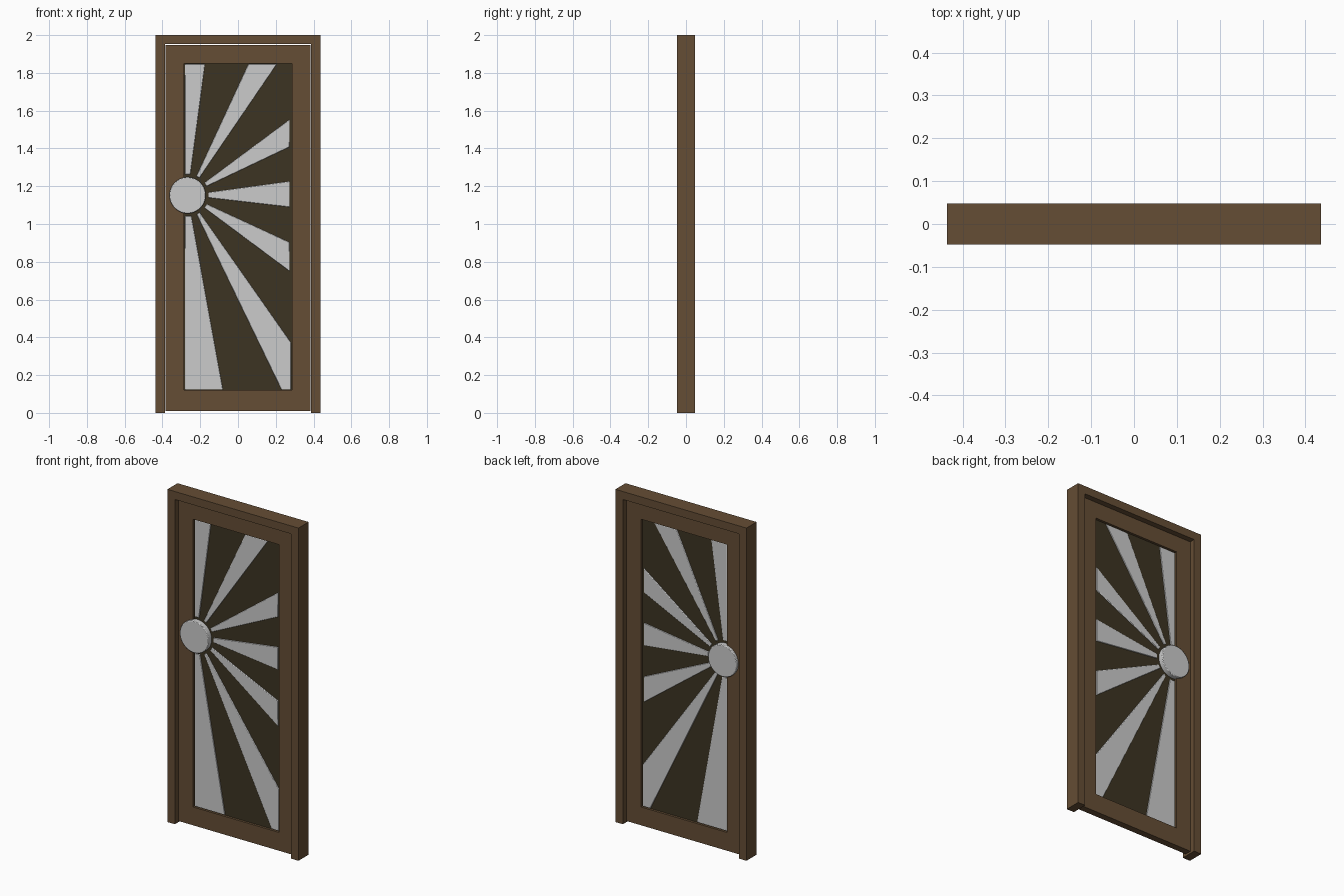
import bpy
import bmesh
from math import cos, sin, tau, radians
from mathutils import Vector

cube = bpy.data.objects.get("Cube")
if cube:
    bpy.data.objects.remove(cube, do_unlink=True)


def material(name, rgb):
    mat = bpy.data.materials.new(name)
    mat.use_nodes = True
    color = (*rgb, 1)
    mat.diffuse_color = color
    mat.node_tree.nodes["Principled BSDF"].inputs["Base Color"].default_value = color
    return mat


wood = material("brown wood", (0.13, 0.075, 0.035))
dark = material("dark panel", (0.045, 0.034, 0.016))
silver = material("pale metal", (0.6, 0.6, 0.6))


def prism(name, outline, half, mat, bevel=0):
    """Extrude an (x, z) outline evenly to both sides of y = 0."""
    bm = bmesh.new()
    face = bm.faces.new([bm.verts.new((x, -half, z)) for x, z in outline])
    moved = bmesh.ops.extrude_face_region(bm, geom=[face])["geom"]
    bmesh.ops.translate(bm, vec=(0, 2 * half, 0),
                        verts=[v for v in moved if isinstance(v, bmesh.types.BMVert)])
    bmesh.ops.recalc_face_normals(bm, faces=bm.faces)
    mesh = bpy.data.meshes.new(name)
    bm.to_mesh(mesh)
    bm.free()
    mesh.materials.append(mat)
    obj = bpy.data.objects.new(name, mesh)
    bpy.context.collection.objects.link(obj)
    if bevel:
        mod = obj.modifiers.new("rounded edge", "BEVEL")
        mod.width = bevel
        mod.segments = 2
        mod.limit_method = "ANGLE"
        bpy.ops.object.select_all(action="DESELECT")
        obj.select_set(True)
        bpy.context.view_layer.objects.active = obj
        bpy.ops.object.shade_smooth_by_angle(angle=radians(35))
    return obj


def board(name, x0, x1, z0, z1, half, mat):
    return prism(name, [(x0, z0), (x1, z0), (x1, z1), (x0, z1)], half, mat)


# Outer frame, open at the bottom
W, J, TOP = 0.436, 0.386, 1.952
prism("door_frame", [(-W, 0), (-J, 0), (-J, TOP), (J, TOP), (J, 0), (W, 0), (W, 2), (-W, 2)],
      0.048, wood)

# Door leaf: stiles, rails and thin infill
EDGE, INNER, LEAF = 0.383, 0.286, 0.02
for side, s in (("left", 1), ("right", -1)):
    board(side + "_stile", *sorted((s * INNER, s * EDGE)), 0.01, 1.948, LEAF, wood)
board("bottom_rail", -INNER, INNER, 0.01, 0.12, LEAF, wood)
board("top_rail", -INNER, INNER, 1.85, 1.948, LEAF, wood)
board("infill_panel", -INNER, INNER, 0.12, 1.85, 0.006, dark)

# Sunburst rays: outer corners only, inner ends lie on a circle round the hub
hub = Vector((-0.267, 1.152))
rays = [
    [(-0.281, 1.27), (-0.281, 1.846), (-0.175, 1.846)],
    [(0.055, 1.846), (0.205, 1.846)],
    [(0.273, 1.553), (0.273, 1.408)],
    [(0.273, 1.226), (0.273, 1.09)],
    [(0.273, 0.903), (0.273, 0.75)],
    [(0.28, 0.373), (0.28, 0.123), (0.23, 0.123)],
    [(-0.08, 0.123), (-0.281, 0.123), (-0.281, 1.03)],
]
for i, outer in enumerate(rays, 1):
    start, end = (hub + (Vector(p) - hub).normalized() * 0.111 for p in (outer[0], outer[-1]))
    prism(f"sun_ray_{i}", [start, *outer, end], 0.011, silver, bevel=0.003)

# Round hub on both faces
disc = [(hub.x + 0.096 * cos(tau * k / 48), hub.y + 0.096 * sin(tau * k / 48)) for k in range(48)]
prism("sun_disc", disc, 0.036, silver, bevel=0.004)
